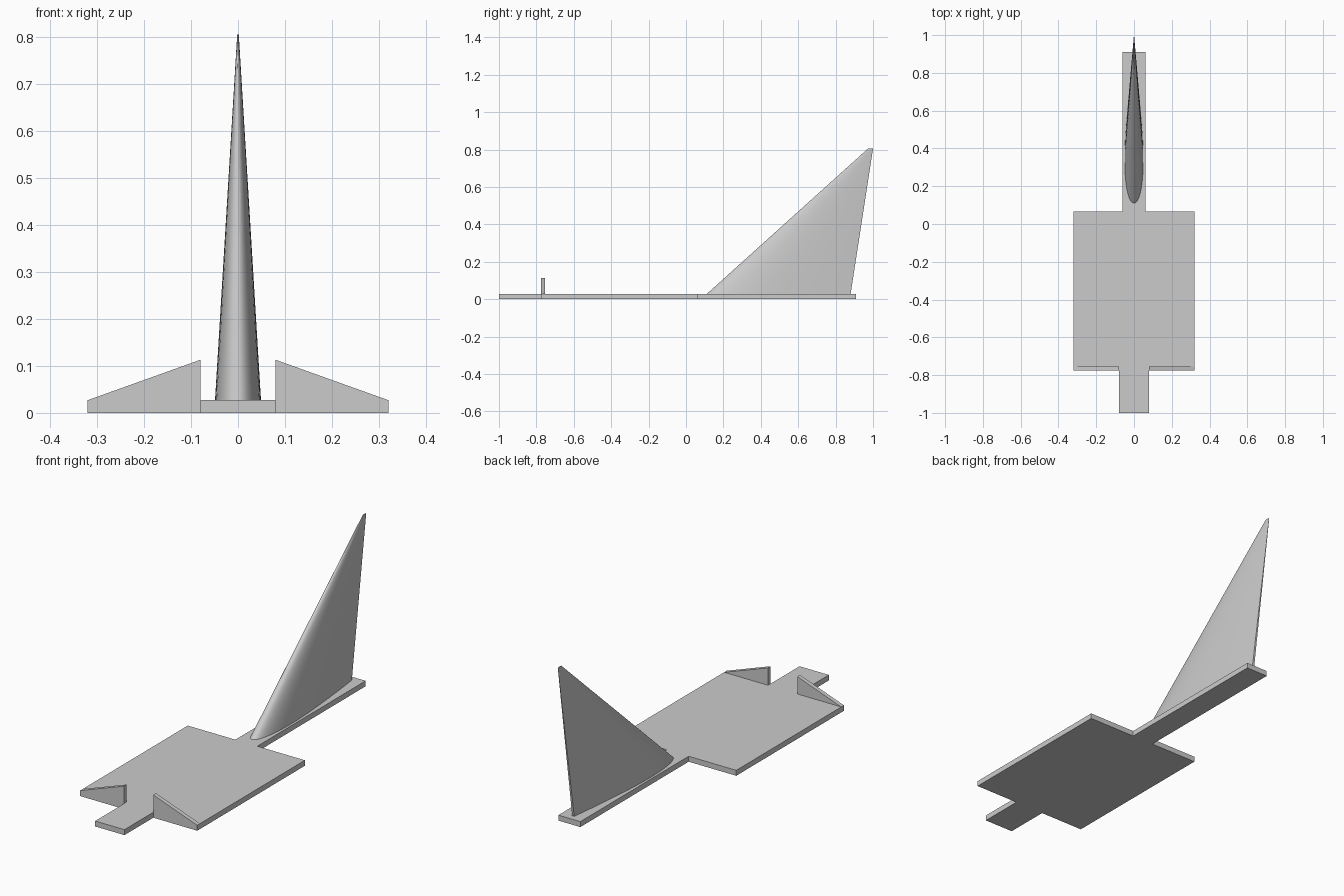
import bpy, bmesh, math
from mathutils import Vector

if "Cube" in bpy.data.objects:
    bpy.data.objects.remove(bpy.data.objects["Cube"], do_unlink=True)

grey = bpy.data.materials.new("light grey")
grey.use_nodes = True
grey.diffuse_color = (0.6, 0.6, 0.6, 1)
grey.node_tree.nodes["Principled BSDF"].inputs["Base Color"].default_value = grey.diffuse_color

THICK = 0.027


def loft(name, start, end, smooth=False):
    """Solid between two matching closed outlines."""
    bm = bmesh.new()
    a = [bm.verts.new(p) for p in start]
    b = [bm.verts.new(p) for p in end]
    bm.faces.new(a)
    bm.faces.new(b)
    n = len(a)
    for i in range(n):
        j = (i + 1) % n
        bm.faces.new((a[i], a[j], b[j], b[i]))
    bmesh.ops.recalc_face_normals(bm, faces=bm.faces)
    mesh = bpy.data.meshes.new(name)
    bm.to_mesh(mesh)
    bm.free()
    mesh.materials.append(grey)
    obj = bpy.data.objects.new(name, mesh)
    bpy.context.collection.objects.link(obj)
    if smooth:
        bpy.ops.object.select_all(action='DESELECT')
        obj.select_set(True)
        bpy.context.view_layer.objects.active = obj
        bpy.ops.object.shade_smooth_by_angle(angle=math.radians(35))
    return obj


# Flat base: front tongue, wide deck and narrow tail boom in one outline
half = [(0.08, -1), (0.08, -0.775), (0.32, -0.775), (0.32, 0.065), (0.06, 0.065), (0.06, 0.91)]
outline = half + [(-x, y) for x, y in reversed(half)]
loft("base_plate", [(x, y, 0) for x, y in outline], [(x, y, THICK) for x, y in outline])

# Upright sloping braces at the front corners of the deck
for side, name in ((1, "left_brace"), (-1, "right_brace")):
    profile = [(0.08, THICK), (0.32, THICK), (0.08, 0.113)]
    loft(name, [(side * x, -0.775, z) for x, z in profile],
         [(side * x, -0.754, z) for x, z in profile])


# Swept tail fin with a rounded leading edge and blunt trailing edge
def airfoil(lead, trail, z, steps=24):
    chord = trail - lead
    pts = []
    for i in range(steps + 1):
        t = 1 - math.cos(math.pi / 2 * i / steps)
        w = 0.635 * (0.2969 * math.sqrt(t) - 0.126 * t - 0.3516 * t**2
                     + 0.2843 * t**3 - 0.1015 * t**4) + 0.006 * t**4
        pts.append(Vector((w * chord, lead + t * chord, z)))
    mirrored = [Vector((-p.x, p.y, z)) for p in reversed(pts[1:])]
    return pts + mirrored


loft("tail_fin", airfoil(0.11, 0.88, THICK), airfoil(0.973, 1.0, 0.805), smooth=True)
